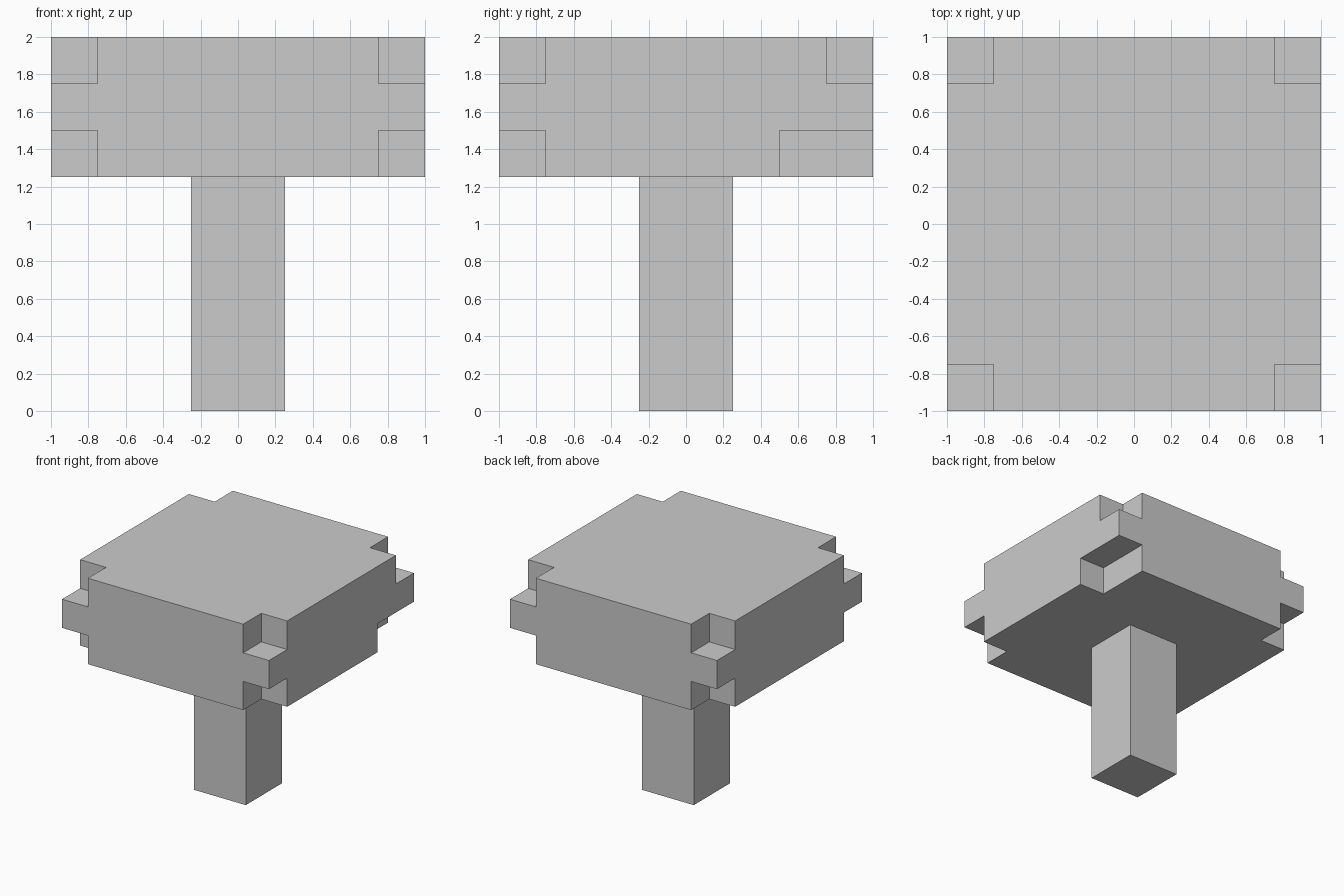
import bpy
import bmesh
from mathutils import Matrix, Vector

if "Cube" in bpy.data.objects:
    bpy.data.objects.remove(bpy.data.objects["Cube"])


def add_box(bm, a, b):
    """Add an axis-aligned box spanning two opposite corners."""
    a, b = Vector(a), Vector(b)
    size = [abs(v) for v in (b - a)]
    bmesh.ops.create_cube(
        bm, size=1,
        matrix=Matrix.Translation((a + b) / 2) @ Matrix.Diagonal((*size, 1)))


def make_object(name, boxes):
    bm = bmesh.new()
    for a, b in boxes:
        add_box(bm, a, b)
    mesh = bpy.data.meshes.new(name)
    bm.to_mesh(mesh)
    bm.free()
    obj = bpy.data.objects.new(name, mesh)
    bpy.context.collection.objects.link(obj)
    return obj


# Square trunk
make_object("trunk", [((-0.25, -0.25, 0), (0.25, 0.25, 1.25))])

# Wide canopy block
canopy = make_object("canopy", [((-1, -1, 1.25), (1, 1, 2))])

# Corner notches above and below the middle layer; the lower back right one is longer
notches = []
for sx in (-1, 1):
    for sy in (-1, 1):
        for z0, z1 in ((1.15, 1.5), (1.75, 2.1)):
            long_notch = sx > 0 and sy > 0 and z0 < 1.5
            inner_y = 0.5 if long_notch else 0.75
            notches.append(((sx * 0.75, sy * inner_y, z0), (sx * 1.1, sy * 1.1, z1)))
cutter = make_object("notch_cutter", notches)
cutter.hide_render = True

cut = canopy.modifiers.new("corner_notches", 'BOOLEAN')
cut.operation = 'DIFFERENCE'
cut.solver = 'EXACT'
cut.object = cutter
bpy.context.view_layer.objects.active = canopy
bpy.ops.object.modifier_apply(modifier=cut.name)
bpy.data.objects.remove(cutter)
